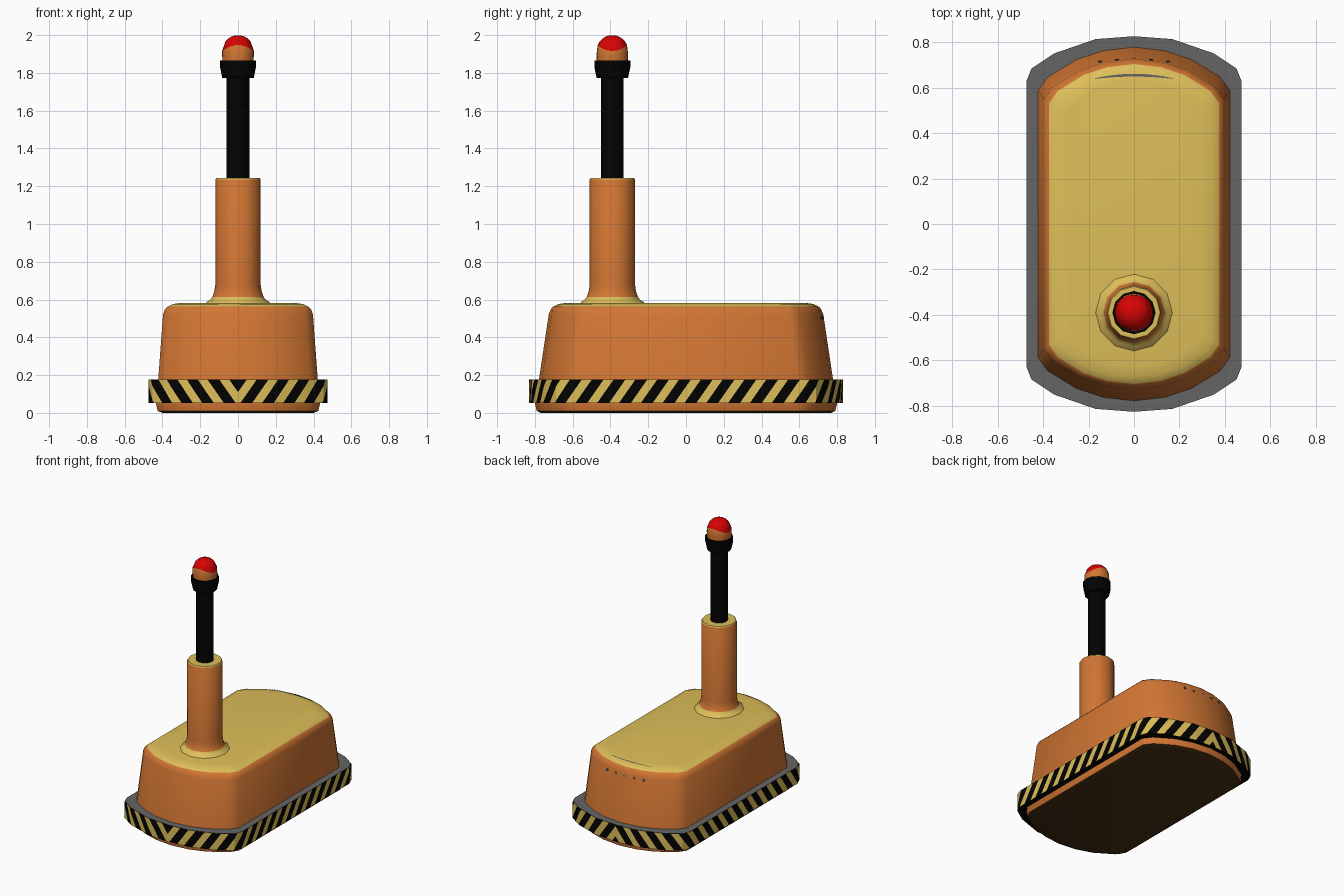
import bpy, bmesh, math

if "Cube" in bpy.data.objects:
    bpy.data.objects.remove(bpy.data.objects["Cube"])


def material(name, rgb):
    m = bpy.data.materials.new(name)
    m.diffuse_color = (*rgb, 1)
    m.use_nodes = True
    m.node_tree.nodes["Principled BSDF"].inputs["Base Color"].default_value = m.diffuse_color
    return m


ORANGE = material("orange", (0.64, 0.18, 0.033))
YELLOW = material("yellow", (0.73, 0.52, 0.10))
BLACK = material("black", (0.0008, 0.0008, 0.0008))
GREY = material("grey", (0.13, 0.13, 0.13))
RED = material("red", (0.68, 0.001, 0.001))
BROWN = material("dark brown", (0.06, 0.028, 0.006))


def finish(name, bm, mats, angle=40, loc=(0, 0, 0)):
    me = bpy.data.meshes.new(name)
    bm.to_mesh(me)
    bm.free()
    for m in mats:
        me.materials.append(m)
    ob = bpy.data.objects.new(name, me)
    ob.location = loc
    bpy.context.collection.objects.link(ob)
    bpy.ops.object.select_all(action='DESELECT')
    ob.select_set(True)
    bpy.context.view_layer.objects.active = ob
    bpy.ops.object.shade_smooth_by_angle(angle=math.radians(angle))
    return ob


def loft(rings, caps=True):
    """Skin a list of closed rings of points."""
    bm = bmesh.new()
    vs = [[bm.verts.new(p) for p in r] for r in rings]
    n = len(vs[0])
    for a, b in zip(vs, vs[1:]):
        for i in range(n):
            j = (i + 1) % n
            bm.faces.new((a[i], a[j], b[j], b[i]))
    if caps:
        bm.faces.new(vs[0][::-1])
        bm.faces.new(vs[-1])
    bmesh.ops.recalc_face_normals(bm, faces=bm.faces)
    return bm


def circle(r, z, n=12):
    return [(r * math.sin(2 * math.pi * i / n), -r * math.cos(2 * math.pi * i / n), z)
            for i in range(n)]


def half_outline(quarter):
    """Front centre, round the right side, to back centre."""
    return [(x, -y) for x, y in quarter] + [(x, y) for x, y in reversed(quarter)]


def full_outline(quarter):
    h = half_outline(quarter)
    return h + [(-x, y) for x, y in reversed(h[1:-1])]


# Main body: rounded oblong lofted upwards, yellow on top, brown underneath
unit = full_outline([(0, 1), (0.32, 0.98), (0.6, 0.93), (0.9, 0.83), (1, 0.755)])
levels = [(0, .40, .77), (.01, .425, .79), (.05, .435, .80), (.18, .422, .778),
          (.52, .397, .727), (.548, .388, .716), (.562, .374, .704),
          (.576, .345, .675), (.583, .30, .63)]
bm = loft([[(x * sx, y * sy, z) for x, y in unit] for z, sx, sy in levels])
for f in bm.faces:
    z = f.calc_center_median().z
    f.material_index = 2 if z < 0.007 else int(z > 0.563)
finish("body", bm, [ORANGE, YELLOW, BROWN])

# Bumper ring, grey above and black below
Z0, Z1 = 0.053, 0.177
bumper = [(0, .83), (.17, .817), (.355, .753), (.453, .687), (.475, .632)]
ring = full_outline(bumper)
prof = [(0.85, Z0), (0.996, Z0), (0.996, Z1), (0.85, Z1)]
bm = loft([[(x * s, y * s, z) for x, y in ring] for s, z in prof], False)
for f in bm.faces:
    f.material_index = int(f.calc_center_median().z < 0.16)
finish("bumper", bm, [GREY, BLACK], 30)

# Hazard stripes: flat strip cut on the slant, then wrapped round the bumper
path = half_outline(bumper)
dist = [0]
for p, q in zip(path, path[1:]):
    dist.append(dist[-1] + math.dist(p, q))
LEAN, PERIOD, START, WIDTH = 0.7, 0.1155, -0.04, 0.053


def wrap(s):
    for i in range(len(path) - 1):
        if s <= dist[i + 1] + 1e-5:
            t = (s - dist[i]) / (dist[i + 1] - dist[i])
            return [a + (b - a) * t for a, b in zip(path[i], path[i + 1])]
    return path[-1]


bm = bmesh.new()
L = dist[-1]
bm.faces.new([bm.verts.new(p) for p in ((0, 0, Z0), (L, 0, Z0), (L, 0, Z1), (0, 0, Z1))])


def cut(s, lean):
    bmesh.ops.bisect_plane(bm, geom=bm.verts[:] + bm.edges[:] + bm.faces[:],
                           dist=1e-6, plane_co=(s, 0, Z0), plane_no=(1, 0, -lean))


for s in dist[1:-1]:
    cut(s, 0)
for k in range(-1, int(L / PERIOD) + 2):
    cut(START + k * PERIOD, LEAN)
    cut(START + k * PERIOD + WIDTH, LEAN)
for f in bm.faces:
    c = f.calc_center_median()
    u = c.x - LEAN * (c.z - Z0) - START
    f.material_index = int(u > 0 and u % PERIOD < WIDTH)
for v in bm.verts:
    v.co.x, v.co.y = wrap(v.co.x)
ob = finish("hazard_stripes", bm, [BLACK, YELLOW], 30)
ob.modifiers.new("mirror", 'MIRROR')

# Mast: flared column, yellow at the foot and on the top rim
MAST = (0, -0.39, 0)
prof = [(.175, .575), (.165, .588), (.148, .598), (.135, .614), (.125, .645), (.12, .68),
        (.12, 1.235), (.115, 1.243), (.05, 1.243)]
bm = loft([circle(r, z) for r, z in prof])
for f in bm.faces:
    z = f.calc_center_median().z
    f.material_index = int(z < 0.61 or z > 1.2)
finish("column", bm, [ORANGE, YELLOW], 45, MAST)

# Inner pole and lamp collar
finish("pole", loft([circle(.06, 1.23), circle(.06, 1.79)]), [BLACK], 45, MAST)
prof = [(.055, 1.772), (.083, 1.772), (.095, 1.83), (.095, 1.866), (.07, 1.866)]
finish("lamp_collar", loft([circle(r, z) for r, z in prof]), [BLACK], 45, MAST)

# Beacon: orange base with a wavy edge to the red dome
N, R, CZ = 24, 0.084, 1.916
rings = [circle(R * .97, 1.85, N), circle(R, 1.895, N)]
edge = []
for i, (x, y, z) in enumerate(circle(1, 0, N)):
    h = 1.932 + 0.016 * math.cos(4 * math.pi * i / N)
    r = R * math.sqrt(1 - max(0, (h - CZ) / R) ** 2)
    edge.append((x * r, y * r, h))
rings.append(edge)
for a in (38, 52, 66, 80):
    a = math.radians(a)
    rings.append(circle(R * math.cos(a), CZ + R * math.sin(a), N))
bm = loft(rings)
for f in bm.faces:
    top = max(v.co.z for v in f.verts)
    f.material_index = int(top > CZ + R * math.sin(math.radians(37)))
finish("beacon", bm, [ORANGE, RED], 60, MAST)

# Thin grey slot on the rear of the deck
bm = bmesh.new()
slot = []
for i in range(9):
    x = -0.17 + 0.34 * i / 8
    y = 0.655 - 0.5 * x * x
    w = 0.005 * (1 - (x / 0.18) ** 2) + 0.001
    slot.append([bm.verts.new((x, y + d, 0.582)) for d in (-w, w)])
for a, b in zip(slot, slot[1:]):
    bm.faces.new((a[0], b[0], b[1], a[1]))
finish("deck_slot", bm, [GREY])

# Row of small grey studs on the back
bm = bmesh.new()
for i in range(-2, 3):
    x = i * 0.075
    r = bmesh.ops.create_cone(bm, cap_ends=True, segments=8, radius1=.009, radius2=.009, depth=.006)
    for v in r["verts"]:
        px, py, pz = v.co
        v.co = (x + px, 0.727 - 0.05 * abs(x) - 0.2 * x * x + pz - 0.15 * py, 0.505 + py)
bmesh.ops.recalc_face_normals(bm, faces=bm.faces)
finish("rear_studs", bm, [GREY])
